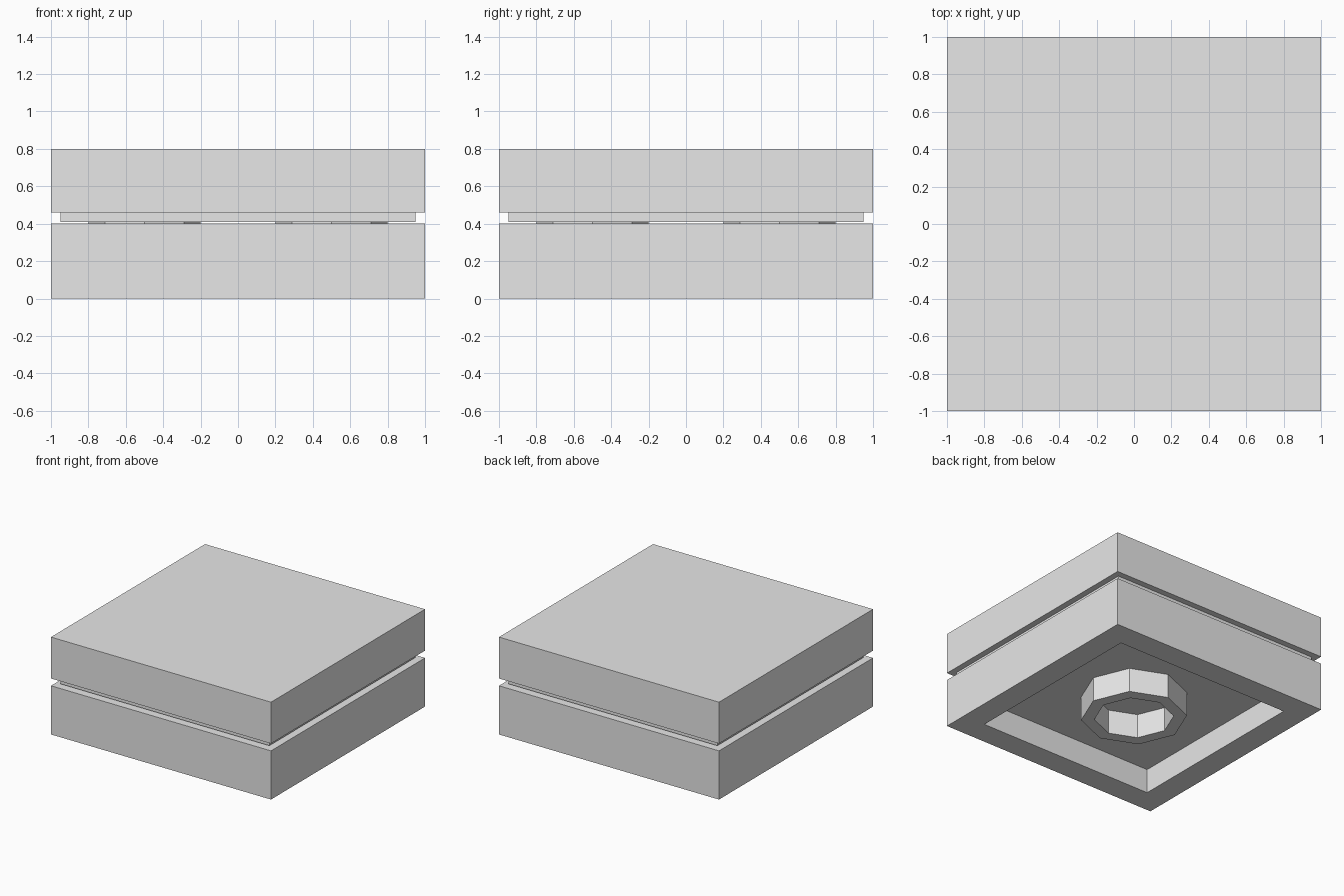
import bpy
import bmesh
from math import cos, sin, pi

cube = bpy.data.objects.get("Cube")
if cube:
    bpy.data.objects.remove(cube, do_unlink=True)

GREY = (0.8, 0.8, 0.8, 1)
plastic = bpy.data.materials.new("light grey plastic")
plastic.use_nodes = True
plastic.diffuse_color = GREY
plastic.node_tree.nodes["Principled BSDF"].inputs["Base Color"].default_value = GREY


def lathe(name, rings, sides, turn=0.0, centre=(0, 0), closed=False):
    """Join (radius, z) rings into walls; cap the ends or close the loop."""
    bm = bmesh.new()
    loops = []
    for r, z in rings:
        angles = [turn + 2 * pi * i / sides for i in range(sides)]
        loops.append([bm.verts.new((centre[0] + r * cos(a), centre[1] + r * sin(a), z))
                      for a in angles])
    pairs = list(zip(loops, loops[1:]))
    if closed:
        pairs.append((loops[-1], loops[0]))
    else:
        bm.faces.new(loops[0])
        bm.faces.new(loops[-1])
    for a, b in pairs:
        for i in range(sides):
            j = (i + 1) % sides
            bm.faces.new((a[i], a[j], b[j], b[i]))
    bmesh.ops.recalc_face_normals(bm, faces=bm.faces[:])
    mesh = bpy.data.meshes.new(name)
    bm.to_mesh(mesh)
    bm.free()
    mesh.materials.append(plastic)
    obj = bpy.data.objects.new(name, mesh)
    bpy.context.collection.objects.link(obj)
    return obj


def square_shell(name, profile):
    """Square stepped body from (half width, z) pairs."""
    return lathe(name, [(h * 2 ** 0.5, z) for h, z in profile], 4, pi / 4)


# Lower block, open underneath
square_shell("lower_block", [(0.8, 0.2), (0.8, 0), (1, 0), (1, 0.4)])

# Tube in the underside cavity
lathe("underside_tube", [(0.3, 0), (0.4, 0), (0.4, 0.2), (0.3, 0.2)], 8, closed=True)

# Four studs on the lower block
for side, x in (("left", 0.5), ("right", -0.5)):
    for end, y in (("front", -0.5), ("back", 0.5)):
        lathe(f"stud_{end}_{side}", [(0.3, 0.4), (0.3, 0.6)], 8, centre=(x, y))

# Hollow cover with a stepped lower lip
square_shell("top_cover", [(0.85, 0.61), (0.85, 0.41), (0.95, 0.41),
                           (0.95, 0.46), (1, 0.46), (1, 0.8)])
